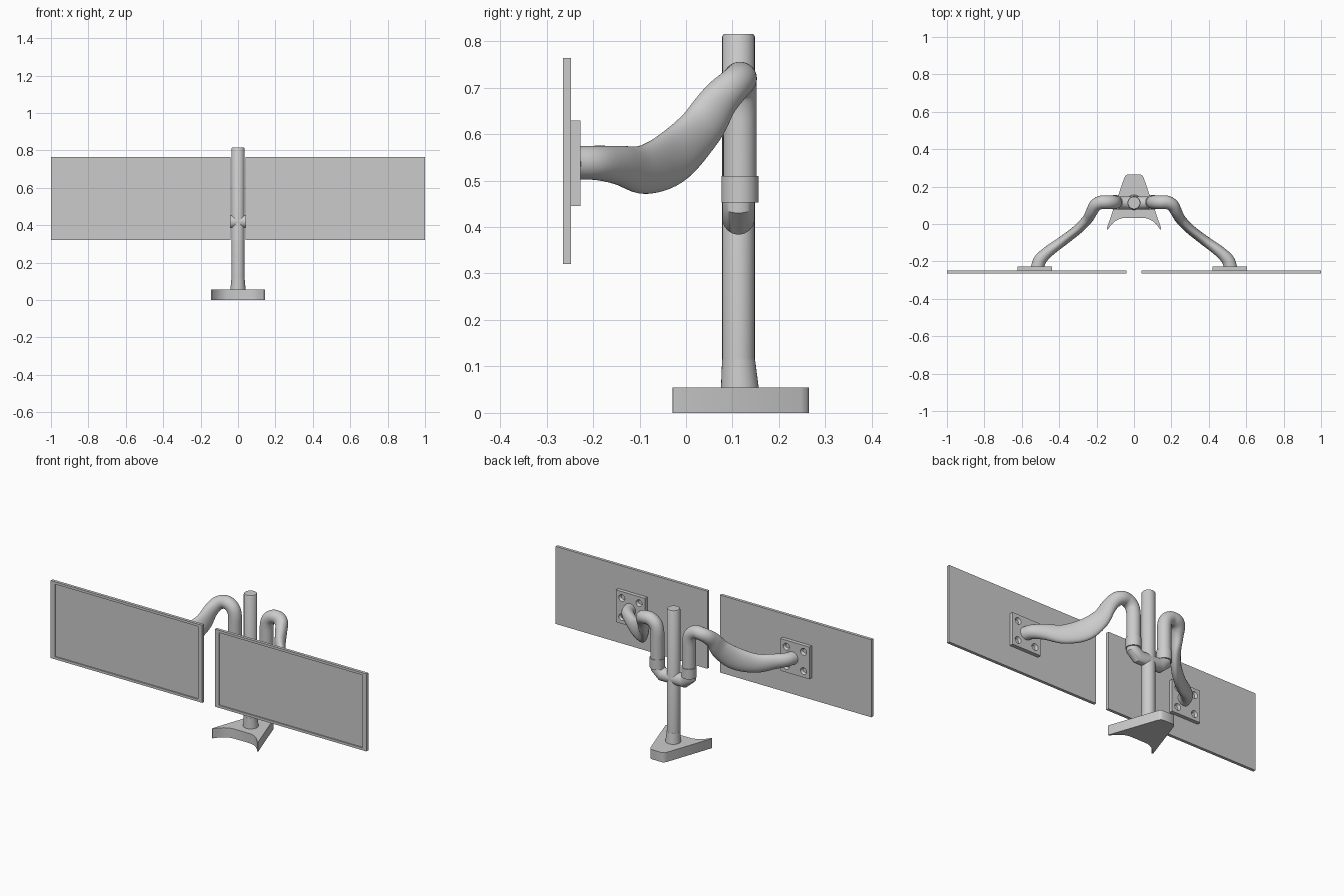
import bpy, bmesh, math
from mathutils import Vector, Matrix

if "Cube" in bpy.data.objects:
    bpy.data.objects.remove(bpy.data.objects["Cube"])


def make(name, verts, faces, angle=35):
    """Mesh object, smooth shaded with sharp edges kept."""
    me = bpy.data.meshes.new(name)
    me.from_pydata([tuple(v) for v in verts], [], faces)
    bm = bmesh.new()
    bm.from_mesh(me)
    bmesh.ops.recalc_face_normals(bm, faces=bm.faces)
    bm.to_mesh(me)
    bm.free()
    me.shade_smooth()
    me.set_sharp_from_angle(angle=math.radians(angle))
    ob = bpy.data.objects.new(name, me)
    bpy.context.collection.objects.link(ob)
    return ob


def loft(name, rings, caps=(True, True), angle=35):
    """Bridge equal-sized vertex rings, with optional end caps."""
    n = len(rings[0])
    verts = [v for r in rings for v in r]
    faces = [(k * n + i, k * n + (i + 1) % n, (k + 1) * n + (i + 1) % n, (k + 1) * n + i)
             for k in range(len(rings) - 1) for i in range(n)]
    if caps[0]:
        faces.append(tuple(range(n)))
    if caps[1]:
        faces.append(tuple(range((len(rings) - 1) * n, len(rings) * n)))
    return make(name, verts, faces, angle)


def circle(x, y, z, r, n=32):
    return [Vector((x + r * math.cos(2 * math.pi * i / n),
                    y + r * math.sin(2 * math.pi * i / n), z)) for i in range(n)]


def sweep(name, stations, caps, n=32):
    """Elliptical tube through stations (x, y, z, half width, half height)."""
    p = [Vector(s[:3]) for s in stations]
    rings = []
    for k, s in enumerate(stations):
        t = Vector()
        if k > 0:
            t += (p[k] - p[k - 1]).normalized()
        if k < len(p) - 1:
            t += (p[k + 1] - p[k]).normalized()
        t.normalize()
        side = t.cross(Vector((0, 0, 1)))
        side = side.normalized() if side.length > 0.02 else Vector((0, -1, 0))
        up = side.cross(t)
        rings.append([p[k] + side * s[3] * math.cos(a) + up * s[4] * math.sin(a)
                      for a in (2 * math.pi * i / n for i in range(n))])
    return loft(name, rings, caps)


def smooth_path(st, steps=6):
    """Catmull-Rom interpolation of all station values."""
    out = []
    for k in range(len(st) - 1):
        a, b, c, d = st[max(k - 1, 0)], st[k], st[k + 1], st[min(k + 2, len(st) - 1)]
        for j in range(steps):
            t = j / steps
            out.append([0.5 * (2 * q + (r - o) * t + (2 * o - 5 * q + 4 * r - s) * t * t
                               + (3 * q - o - 3 * r + s) * t ** 3)
                        for o, q, r, s in zip(a, b, c, d)])
    return out + [list(st[-1])]


def mirror_x(ob):
    ob.modifiers.new("mirror", 'MIRROR').use_axis[0] = True


CY = 0.113  # column depth position

# base: notched foot with rounded rear
half = [(0, 0.033), (0.06, 0.032), (0.08, 0.026), (0.1, 0.015), (0.12, -0.002), (0.14, -0.029),
        (0.145, -0.028), (0.145, -0.022), (0.052, 0.247), (0.045, 0.259), (0.034, 0.265)]
outline = half + [(-x, y) for x, y in reversed(half[1:])]
loft("base", [[Vector((x, y, z)) for x, y in outline] for z in (0, 0.055)])

# column with small top chamfer, and flared foot
loft("column", [circle(0, CY, 0.05, 0.035), circle(0, CY, 0.81, 0.035),
                circle(0, CY, 0.815, 0.032)])
loft("column_foot", [circle(0, CY + 0.003, 0.05, 0.041), circle(0, CY, 0.115, 0.0355)])

# crossbar with mitred elbows
mirror_x(sweep("crossbar", [(0, CY, 0.419, 0.035, 0.035), (0.068, CY, 0.419, 0.035, 0.0375),
                            (0.1, CY, 0.446, 0.035, 0.0375), (0.1, CY, 0.47, 0.035, 0.035)],
               (False, True)))

# swivel collars
mirror_x(loft("swivel_collar", [circle(0.1, 0.116, 0.453, 0.04), circle(0.1, 0.116, 0.51, 0.04)]))

# curved arms: round at the ends, tall and thin in the middle
arm = [(0.1, 0.116, 0.5, 0.036, 0.036), (0.1, 0.116, 0.6, 0.036, 0.036),
       (0.101, 0.116, 0.66, 0.036, 0.036), (0.113, 0.116, 0.697, 0.036, 0.036),
       (0.143, 0.116, 0.718, 0.036, 0.036), (0.178, 0.115, 0.717, 0.036, 0.036),
       (0.206, 0.1, 0.702, 0.034, 0.038), (0.224, 0.07, 0.67, 0.031, 0.043),
       (0.247, 0.028, 0.607, 0.028, 0.053), (0.3, -0.028, 0.551, 0.026, 0.061),
       (0.38, -0.09, 0.524, 0.027, 0.053), (0.455, -0.145, 0.533, 0.03, 0.042),
       (0.502, -0.192, 0.538, 0.034, 0.037), (0.516, -0.235, 0.538, 0.036, 0.036)]
mirror_x(sweep("arm", smooth_path(arm), (True, True)))


def rect(cx, cz, hx, hz, y):
    return [Vector((cx + sx * hx, y, cz + sz * hz))
            for sx, sz in ((-1, -1), (1, -1), (1, 1), (-1, 1))]


for side, sx, px in (("left", -0.521, -0.531), ("right", 0.519, 0.511)):
    # screen panel with raised bezel
    hx, hz, cz = 0.48, 0.222, 0.542
    loft(side + "_screen", [rect(sx, cz, hx, hz, -0.248), rect(sx, cz, hx, hz, -0.265),
                            rect(sx, cz, hx - 0.026, hz - 0.014, -0.265),
                            rect(sx, cz, hx - 0.026, hz - 0.014, -0.258)])

    # mounting plate with four countersunk holes
    plate = loft(side + "_mount_plate", [rect(px, 0.537, 0.092, 0.092, -0.248),
                                         rect(px, 0.537, 0.092, 0.092, -0.227)])
    bm = bmesh.new()
    for dx in (-0.055, 0.055):
        for dz in (-0.055, 0.055):
            for depth, r1, r2, y in ((0.014, 0.012, 0.02, -0.233),):
                m = Matrix.Translation((px + dx, y, 0.537 + dz)) @ Matrix.Rotation(-math.pi / 2, 4, 'X')
                bmesh.ops.create_cone(bm, cap_ends=True, segments=20, radius1=r1,
                                      radius2=r2, depth=depth, matrix=m)
    me = bpy.data.meshes.new(side + "_hole_cutter")
    bm.to_mesh(me)
    bm.free()
    cutter = bpy.data.objects.new(side + "_hole_cutter", me)
    bpy.context.collection.objects.link(cutter)
    cutter.hide_render = True
    cutter.display_type = 'WIRE'
    mod = plate.modifiers.new("holes", 'BOOLEAN')
    mod.operation = 'DIFFERENCE'
    mod.solver = 'EXACT'
    mod.object = cutter
